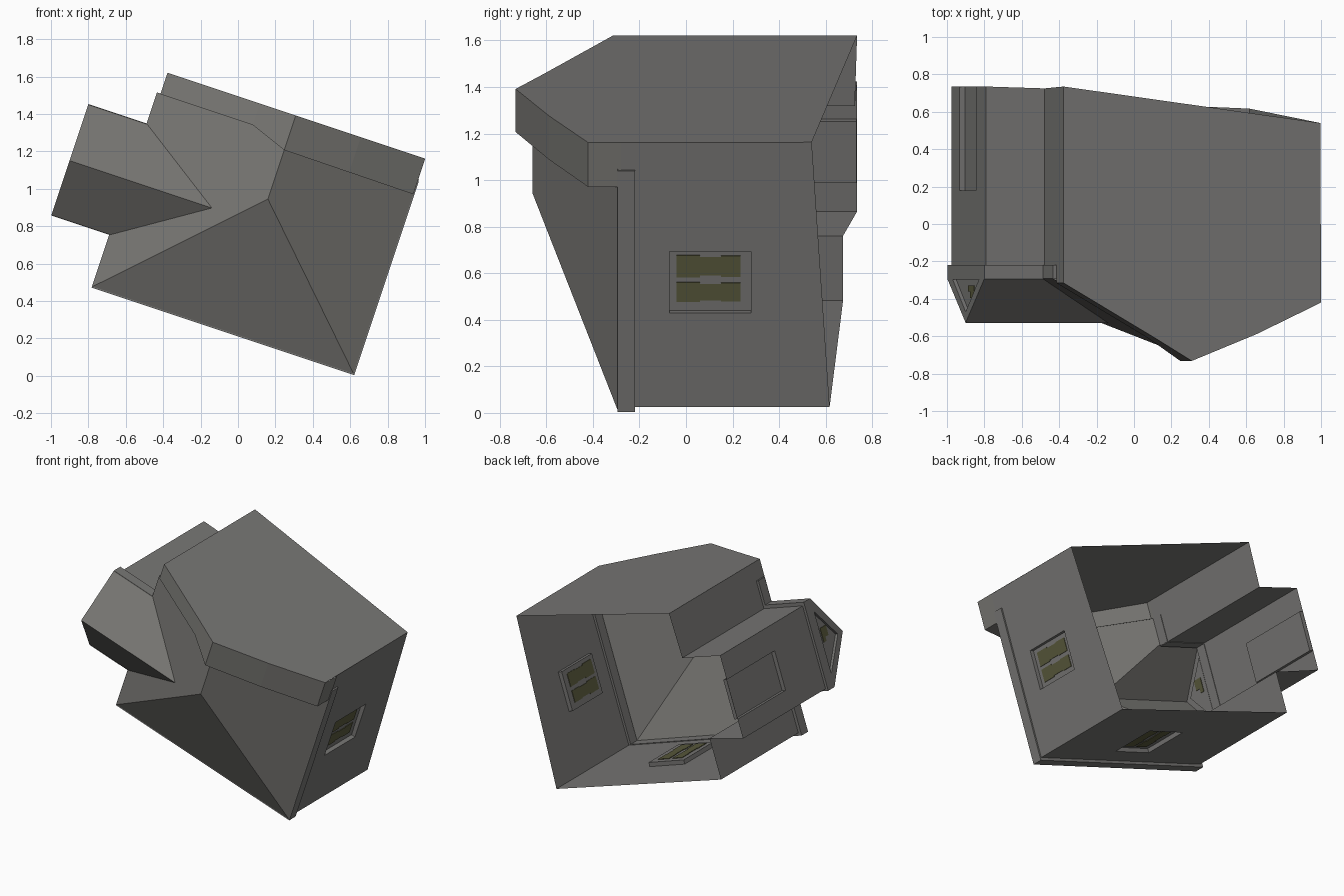
import bpy, bmesh, math

if "Cube" in bpy.data.objects:
    bpy.data.objects.remove(bpy.data.objects["Cube"])

# House lying on its back: plan axes a, b are tilted about y; the roof points to -y
C, S = math.cos(math.atan(1 / 3)), math.sin(math.atan(1 / 3))


def world(p):
    a, b, y = p
    return (C * a + S * b, y, -S * a + C * b)


def material(name, rgb):
    m = bpy.data.materials.new(name)
    m.diffuse_color = (*rgb, 1)
    m.use_nodes = True
    m.node_tree.nodes["Principled BSDF"].inputs["Base Color"].default_value = m.diffuse_color
    return m


ROOF = material("warm grey", (0.19, 0.186, 0.174))
WALL = material("stone grey", (0.185, 0.182, 0.175))
GLASS = material("olive glass", (0.10, 0.10, 0.045))


def build(name, faces, mat):
    bm = bmesh.new()
    for f in faces:
        bm.faces.new([bm.verts.new(world(p)) for p in f])
    bmesh.ops.remove_doubles(bm, verts=bm.verts, dist=0.0005)
    bmesh.ops.recalc_face_normals(bm, faces=bm.faces)
    me = bpy.data.meshes.new(name)
    bm.to_mesh(me)
    bm.free()
    me.materials.append(mat)
    ob = bpy.data.objects.new(name, me)
    bpy.context.collection.objects.link(ob)
    return ob


def box(a0, a1, b0, b1, y0, y1):
    v = [(a, b, y) for a in (a0, a1) for b in (b0, b1) for y in (y0, y1)]
    return [[v[i] for i in q] for q in ((0, 1, 3, 2), (4, 6, 7, 5), (0, 4, 5, 1),
                                        (2, 3, 7, 6), (0, 2, 6, 4), (1, 5, 7, 3))]


def pierced(outer, hole, da=0, db=0):
    """Wall with a recessed panel pushed inwards by (da, db)."""
    n = len(hole)
    back = [(a + da, b + db, y) for a, b, y in hole]
    out = [back]
    for i in range(n):
        j = (i + 1) % n
        out.append([outer[i], outer[j], hole[j], hole[i]])
        out.append([hole[i], hole[j], back[j], back[i]])
    return out


# Key dimensions
R, L, F, B = 0.577, -0.87, 0.22, 1.418    # main walls
WE, W0, W1 = -1.2, 0.512, 1.10            # wing walls
EAVE, RIDGE = -0.292, -0.147

# Main right wall and front wall with recessed windows
build("right_wall", pierced(
    [(R, F, 0.617), (R, B, 0.54), (R, B, EAVE), (R, F, EAVE)],
    [(R, 0.645, 0.28), (R, 0.924, 0.28), (R, 0.924, -0.07), (R, 0.645, -0.07)], da=-0.03), WALL)
build("front_wall", pierced(
    [(L, F, 0.675), (R, F, 0.617), (R, F, EAVE), (L, F, EAVE)],
    [(-0.27, F, 0.28), (0.03, F, 0.28), (0.03, F, -0.07), (-0.27, F, -0.07)], db=0.03), WALL)

# Left wall on both sides of the wing
build("left_wall", [
    [(L, F, 0.675), (L, W0, 0.675), (L, W0, EAVE), (L, F, EAVE)],
    [(L, W1, 0.725), (L, B, 0.735), (L, B, EAVE), (L, W1, EAVE)]], WALL)

# Wing walls, with recessed door in the end
build("wing_sides", [
    [(L, W0, 0.675), (WE, W0, 0.735), (WE, W0, EAVE), (L, W0, EAVE)],
    [(L, W1, 0.725), (WE, W1, 0.735), (WE, W1, EAVE), (L, W1, EAVE)]], WALL)
build("wing_end_wall", pierced(
    [(WE, W0, 0.735), (WE, W1, 0.735), (WE, W1, EAVE), (WE, W0, EAVE)],
    [(WE, 0.65, 0.733), (WE, 0.93, 0.733), (WE, 0.93, 0.18), (WE, 0.65, 0.18)], da=0.03), WALL)

# Raised gable: profile as (a, y, inner b edge)
profile = [(L, -0.315, 1.297), (-0.35, -0.612, 1.297), (RIDGE, -0.732, 1.223),
           (0.22, -0.588, 1.22), (0.582, -0.42, 1.217)]
build("gable_wall", [[(R, B, 0.54), (L, B, 0.735)] + [(a, B, y) for a, y, b in profile]], WALL)


def roof_y(a):
    return -0.66 + 0.368 * abs(a - RIDGE) / 0.735


gable = []
for (a0, y0, b0), (a1, y1, b1) in zip(profile, profile[1:]):
    gable.append([(a0, B, y0), (a1, B, y1), (a1, b1, y1), (a0, b0, y0)])
    gable.append([(a0, b0, y0), (a1, b1, y1), (a1, b1, roof_y(a1)), (a0, b0, roof_y(a0))])
for a, y, b in (profile[0], profile[-1]):
    gable.append([(a, b, y), (a, B, y), (a, B, -0.28), (a, b, -0.28)])
build("gable_roof", gable, ROOF)

# Main hipped roof, left slope notched where the wing joins
fl, fr, apex = (-0.892, 0.203, EAVE), (0.586, 0.203, EAVE), (RIDGE, 0.947, -0.66)
top = (RIDGE, 1.3, -0.66)
valley = (-0.416, 0.807, -0.528)
build("main_roof", [
    [fl, fr, apex],
    [fr, (0.586, 1.3, EAVE), top, apex],
    [fl, apex, top, (-0.89, 1.3, EAVE), (-0.89, 1.125, EAVE), valley, (-0.89, 0.497, EAVE)]], ROOF)

# Wing roof
build("wing_roof", [[(-1.218, b, EAVE), (-1.218, 0.807, -0.528), valley, (-0.89, b, EAVE)]
                    for b in (0.497, 1.125)], ROOF)
build("wing_gable", pierced(
    [(-1.218, 0.497, EAVE), (-1.218, 1.125, EAVE), (-1.218, 0.807, -0.528)],
    [(-1.218, 0.59, -0.298), (-1.218, 1.03, -0.298), (-1.218, 0.807, -0.47)], da=0.02), WALL)

# Eave boards
boards = []
for a0, a1, b0, b1 in ((0.56, 0.588, 0.2, 1.292), (-0.892, 0.588, 0.2, 0.225),
                       (-0.892, -0.866, 0.2, 0.515), (-0.888, -0.866, 1.1, 1.297),
                       (-1.218, -0.87, 0.497, 0.516), (-1.218, -0.87, 1.096, 1.125),
                       (-1.218, -1.196, 0.497, 1.125)):
    boards += box(a0, a1, b0, b1, -0.294, -0.22)
build("eave_boards", boards, WALL)

# Window panes: two rows of stepped plates, visible inside and outside
side, front = [], []
for lo, hi in ((0.0, 0.09), (0.112, 0.212)):
    for y0, y1, trim in ((-0.04, 0.06, 0.0), (0.06, 0.15, 0.008), (0.15, 0.235, 0.003)):
        b0, b1 = 0.685 + lo + trim, 0.685 + hi - trim
        side += box(R - 0.034, R - 0.026, b0, b1, y0, y1)
        a0, a1 = -0.228 + lo + trim, -0.228 + hi - trim
        front += box(a0, a1, F + 0.026, F + 0.034, y0, y1)
build("side_window_panes", side, GLASS)
build("front_window_panes", front, GLASS)
build("gable_window_pane",
      box(-1.202, -1.194, 0.80, 0.90, -0.36, -0.33) + box(-1.202, -1.194, 0.83, 0.90, -0.395, -0.36), GLASS)
